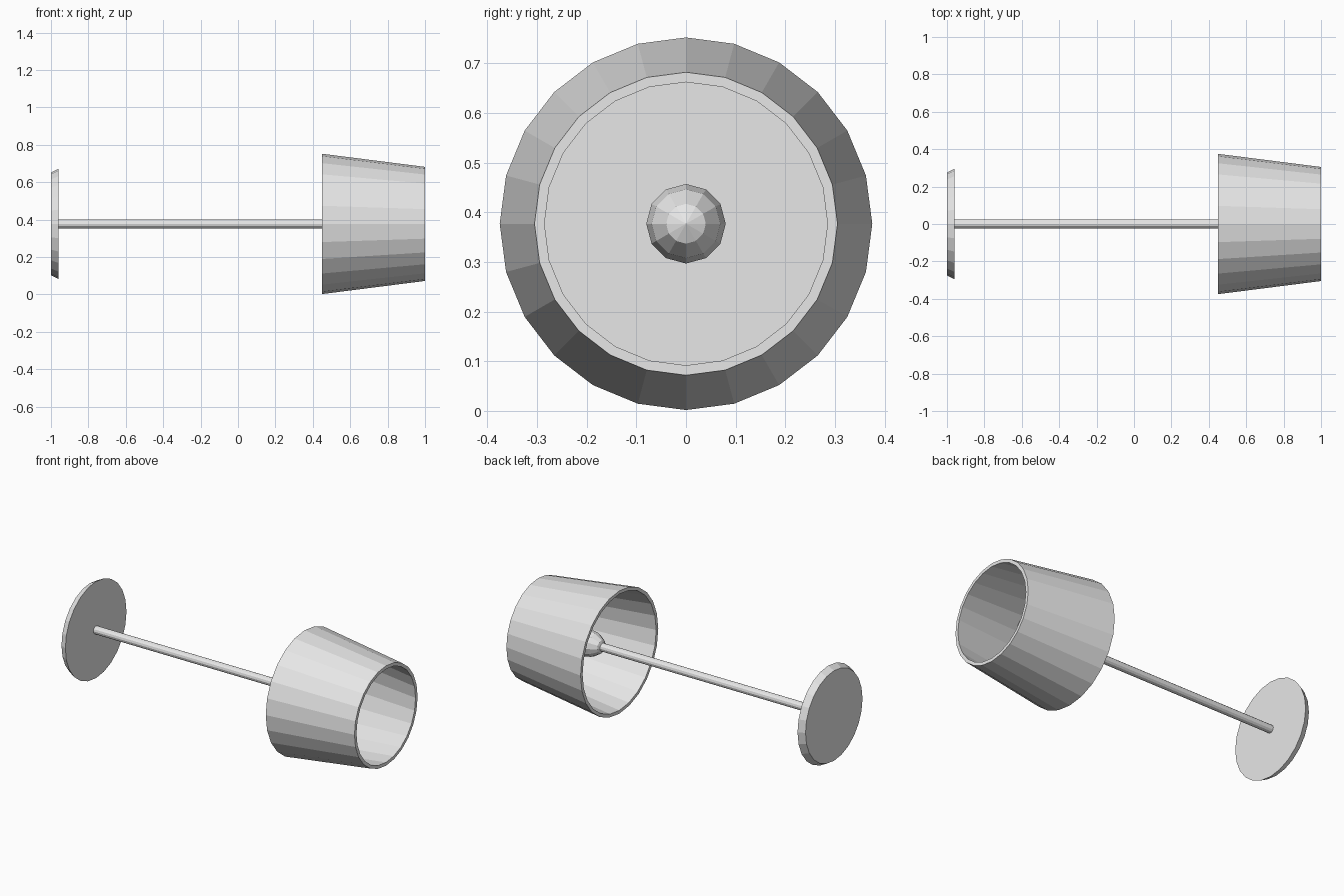
import bpy, bmesh, math

if "Cube" in bpy.data.objects:
    bpy.data.objects.remove(bpy.data.objects["Cube"])

AXIS_Z = 0.377  # height of the lying lamp's axis

grey = bpy.data.materials.new("light grey")
grey.diffuse_color = (0.8, 0.8, 0.8, 1)
grey.use_nodes = True
grey.node_tree.nodes["Principled BSDF"].inputs["Base Color"].default_value = grey.diffuse_color


def lathe(name, profile, sides, closed=False):
    """Revolve (x, radius) points around the lamp axis, flat shaded."""
    bm = bmesh.new()
    rings = []
    for x, r in profile:
        if r == 0:
            rings.append([bm.verts.new((x, 0, AXIS_Z))] * sides)
            continue
        ring = []
        for i in range(sides):
            a = 2 * math.pi * i / sides
            ring.append(bm.verts.new((x, r * math.sin(a), AXIS_Z + r * math.cos(a))))
        rings.append(ring)
    pairs = list(zip(rings, rings[1:]))
    if closed:
        pairs.append((rings[-1], rings[0]))
    for p, q in pairs:
        for i in range(sides):
            j = (i + 1) % sides
            corners = list(dict.fromkeys([p[i], p[j], q[j], q[i]]))
            bm.faces.new(corners)
    # Flat caps on solids that do not close to a point
    if not closed:
        for ring, (x, r) in ((rings[0], profile[0]), (rings[-1], profile[-1])):
            if r > 0:
                bm.faces.new(ring)
    bmesh.ops.recalc_face_normals(bm, faces=bm.faces)
    mesh = bpy.data.meshes.new(name)
    bm.to_mesh(mesh)
    bm.free()
    mesh.materials.append(grey)
    obj = bpy.data.objects.new(name, mesh)
    bpy.context.collection.objects.link(obj)
    return obj


# Round foot, slightly wider on the pole side
lathe("base", [(-1.0, 0.275), (-0.96, 0.295)], 24)

# Thin pole running into the bulb
lathe("pole", [(-0.97, 0.024), (0.6, 0.024)], 12)

# Elongated low-poly bulb
bulb = [(0.68 - 0.125 * math.cos(math.pi * k / 6),
         0.08 * math.sin(math.pi * k / 6) if 0 < k < 6 else 0) for k in range(7)]
lathe("bulb", bulb, 12)

# Open tapered shade with a wall thickness
lathe("shade", [(0.45, 0.375), (1.0, 0.305), (1.0, 0.285), (0.45, 0.355)], 24, closed=True)
